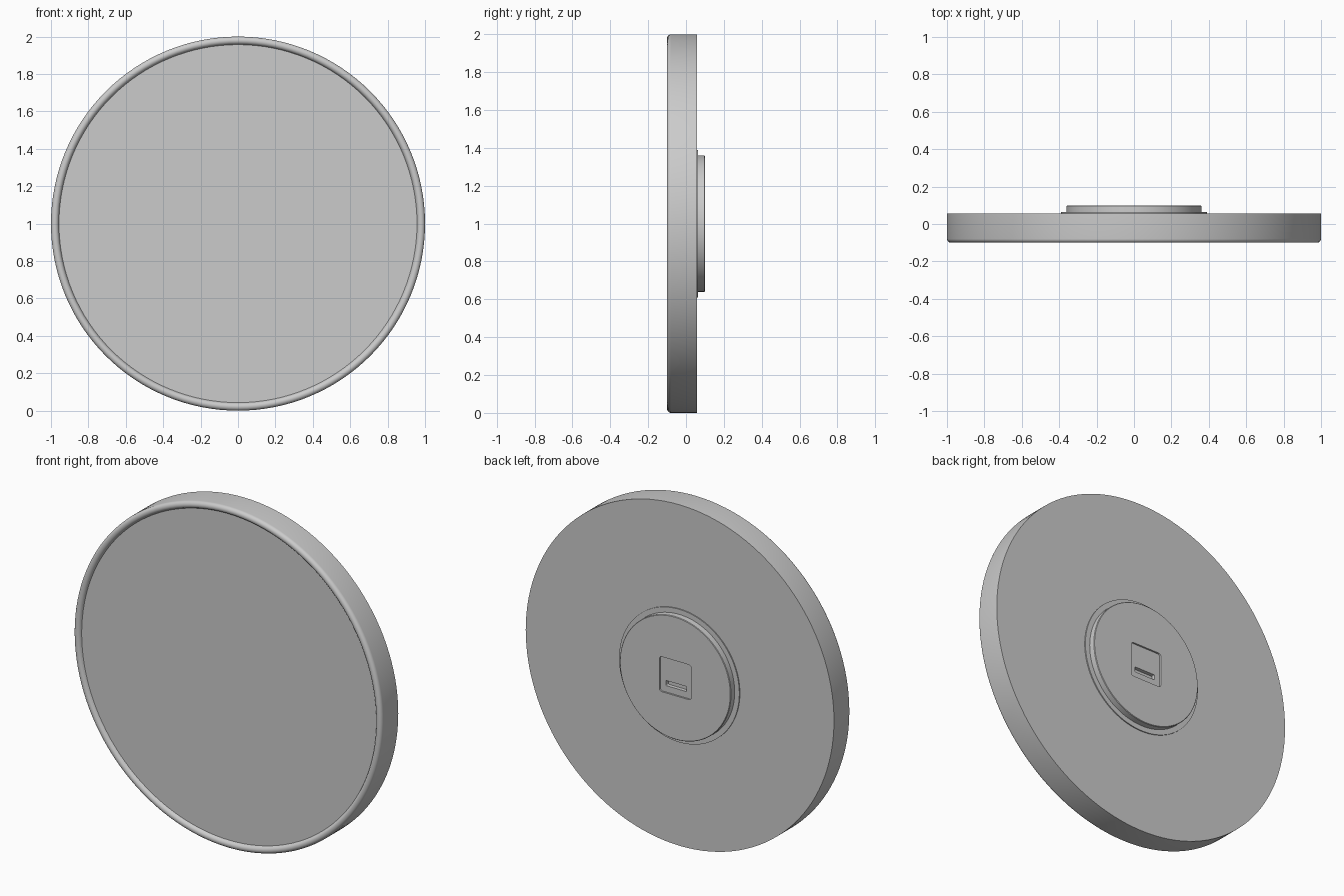
import bpy, bmesh
from math import pi, cos, sin, radians

if "Cube" in bpy.data.objects:
    bpy.data.objects.remove(bpy.data.objects["Cube"])

CENTRE = (0, 0, 1)


def finish(name, bm):
    bmesh.ops.remove_doubles(bm, verts=bm.verts, dist=1e-5)
    bmesh.ops.recalc_face_normals(bm, faces=bm.faces)
    me = bpy.data.meshes.new(name)
    bm.to_mesh(me)
    bm.free()
    ob = bpy.data.objects.new(name, me)
    ob.location = CENTRE
    bpy.context.collection.objects.link(ob)
    return ob


def smooth(ob):
    bpy.ops.object.select_all(action='DESELECT')
    ob.select_set(True)
    bpy.context.view_layer.objects.active = ob
    bpy.ops.object.shade_smooth_by_angle(angle=radians(30))


def lathe(name, profile, steps=128):
    """Revolve (radius, y) points about the y axis and cap both ends."""
    bm = bmesh.new()
    rings = [[bm.verts.new((r * cos(2 * pi * i / steps), y, r * sin(2 * pi * i / steps)))
              for i in range(steps)] for r, y in profile]
    for a, b in zip(rings, rings[1:]):
        for i in range(steps):
            j = (i + 1) % steps
            bm.faces.new((a[i], a[j], b[j], b[i]))
    bm.faces.new(rings[0])
    bm.faces.new(rings[-1])
    return finish(name, bm)


def rounded_plug(name, w, h, y0, y1, zc, r):
    """Rounded rectangle in xz, extruded from y0 to y1."""
    bm = bmesh.new()
    pts = []
    for k, (sx, sz) in enumerate(((1, 1), (-1, 1), (-1, -1), (1, -1))):
        for s in range(7):
            a = k * pi / 2 + s * pi / 12
            pts.append((sx * (w / 2 - r) + r * cos(a), zc + sz * (h / 2 - r) + r * sin(a)))
    lo = [bm.verts.new((x, y0, z)) for x, z in pts]
    hi = [bm.verts.new((x, y1, z)) for x, z in pts]
    bm.faces.new(lo)
    bm.faces.new(hi)
    for i in range(len(pts)):
        j = (i + 1) % len(pts)
        bm.faces.new((lo[i], lo[j], hi[j], hi[i]))
    return finish(name, bm)


def cut(ob, cutter):
    cutter.hide_render = True
    mod = ob.modifiers.new("cut", 'BOOLEAN')
    mod.operation = 'DIFFERENCE'
    mod.solver = 'EXACT'
    mod.object = cutter
    bpy.context.view_layer.objects.active = ob
    bpy.ops.object.modifier_apply(modifier=mod.name)
    bpy.data.objects.remove(cutter)


# main disc: recessed front face, rounded bead rim, flat back
bead = [(0.979 - 0.021 * cos(pi * i / 12), -0.079 - 0.021 * sin(pi * i / 12)) for i in range(13)]
body = lathe("main_disc", [(0.957, -0.082)] + bead[1:] + [(1.0, 0.057)])
smooth(body)

# thin ring step around the back hub
smooth(lathe("hub_base_ring", [(0.39, 0.05), (0.39, 0.063)]))

# back hub with a shallow rounded socket panel and a slot
hub = lathe("back_hub", [(0.36, 0.055), (0.36, 0.097), (0.357, 0.1)])
cut(hub, rounded_plug("panel_cutter", 0.205, 0.205, 0.09, 0.12, 0, 0.015))
cut(hub, rounded_plug("slot_cutter", 0.135, 0.03, 0.068, 0.12, -0.05, 0.004))
smooth(hub)
